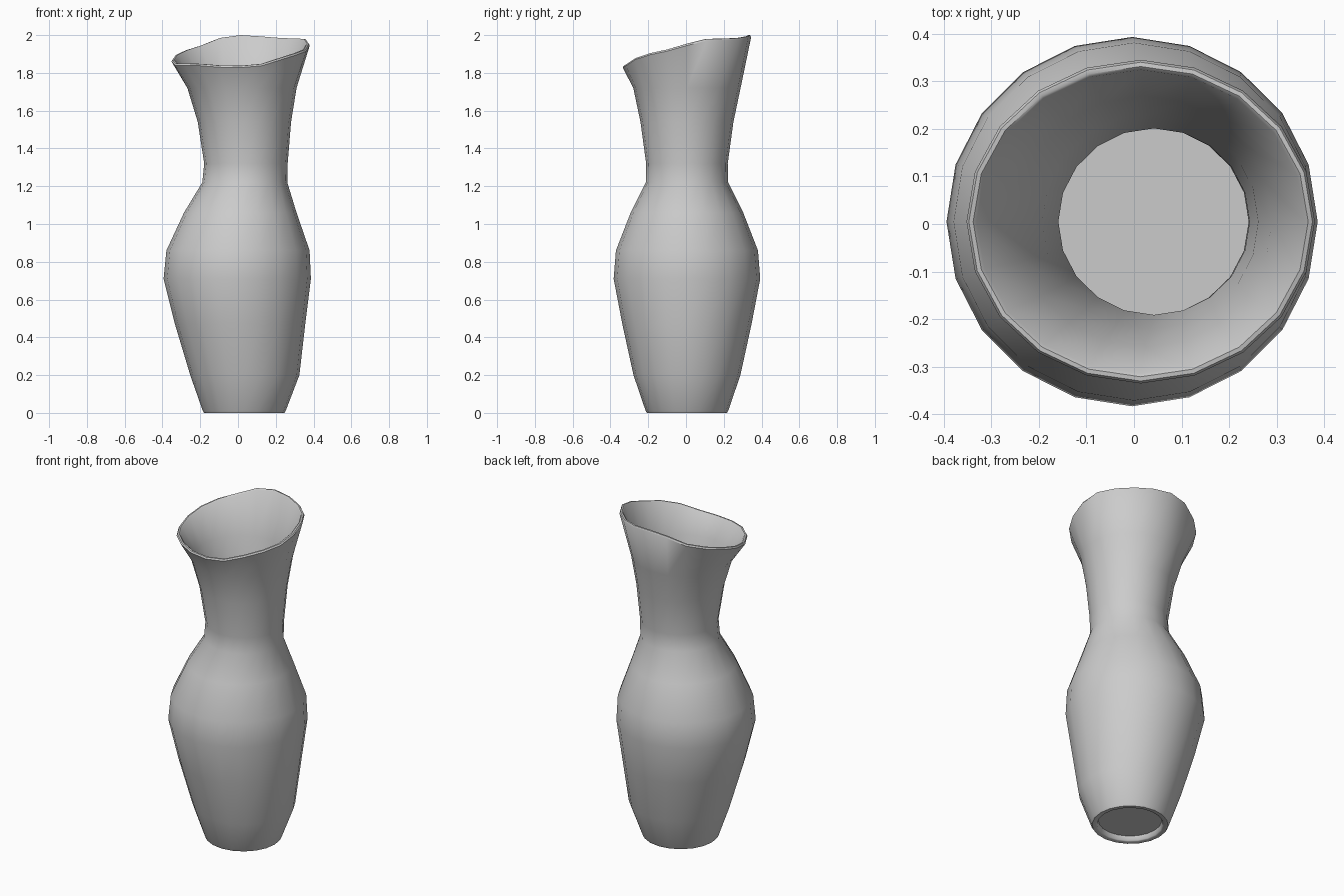
import bpy, bmesh, math

if "Cube" in bpy.data.objects:
    bpy.data.objects.remove(bpy.data.objects["Cube"])

N = 20
WALL = 0.02

# Outer profile: height, x centre, x radius, y radius
profile = [
    (0.012, 0.033, 0.220, 0.219),
    (0.20, 0.036, 0.289, 0.283),
    (0.47, 0.011, 0.345, 0.342),
    (0.71, -0.004, 0.390, 0.388),
    (0.86, 0.000, 0.379, 0.376),
    (1.06, 0.012, 0.298, 0.298),
    (1.22, 0.036, 0.225, 0.218),
    (1.32, 0.042, 0.221, 0.216),
    (1.54, 0.034, 0.247, 0.246),
    (1.72, 0.021, 0.289, 0.284),
]
CY = 0.005
# Wavy rim heights, anticlockwise from +x
rim = [1.955, 1.98, 1.982, 1.985, 1.993, 2.0, 1.985, 1.945, 1.92, 1.895,
       1.87, 1.85, 1.85, 1.848, 1.84, 1.838, 1.848, 1.88, 1.905, 1.925]

bm = bmesh.new()


def ring(z, cx, rx, ry):
    """One ring of the vase; z is a height or a list of heights."""
    verts = []
    for i in range(N):
        a = 2 * math.pi * i / N
        h = z[i] if isinstance(z, list) else z
        verts.append(bm.verts.new((cx + rx * math.cos(a), CY + ry * math.sin(a), h)))
    return verts


def rim_ring(inset, drop):
    return ring([h - drop for h in rim], 0.014, 0.366 - inset, 0.340 - inset)


# Recessed underside and foot
rings = [ring(0.03, 0.033, 0.178, 0.178),
         ring(0.004, 0.033, 0.184, 0.184),
         ring(0.0, 0.033, 0.190, 0.190),
         ring(0.0, 0.033, 0.213, 0.212)]
# Outer wall
rings += [ring(*p) for p in profile]
# Rounded rim
rings += [rim_ring(i, d) for i, d in
          [(0.0, 0.010), (0.005, 0.001), (0.014, 0.0), (0.021, 0.006)]]
# Inner wall and floor
for z, cx, rx, ry in reversed(profile[1:]):
    rings.append(ring(z, cx, rx - WALL, ry - WALL))
rings.append(ring(0.05, 0.033, 0.212, 0.211))

for lo, hi in zip(rings, rings[1:]):
    for i in range(N):
        j = (i + 1) % N
        bm.faces.new((lo[i], lo[j], hi[j], hi[i]))
bm.faces.new(rings[0])
bm.faces.new(rings[-1])
bmesh.ops.recalc_face_normals(bm, faces=bm.faces)

mesh = bpy.data.meshes.new("vase")
bm.to_mesh(mesh)
bm.free()
vase = bpy.data.objects.new("vase", mesh)
bpy.context.collection.objects.link(vase)
bpy.context.view_layer.objects.active = vase
vase.select_set(True)
bpy.ops.object.shade_smooth_by_angle(angle=math.radians(45))
